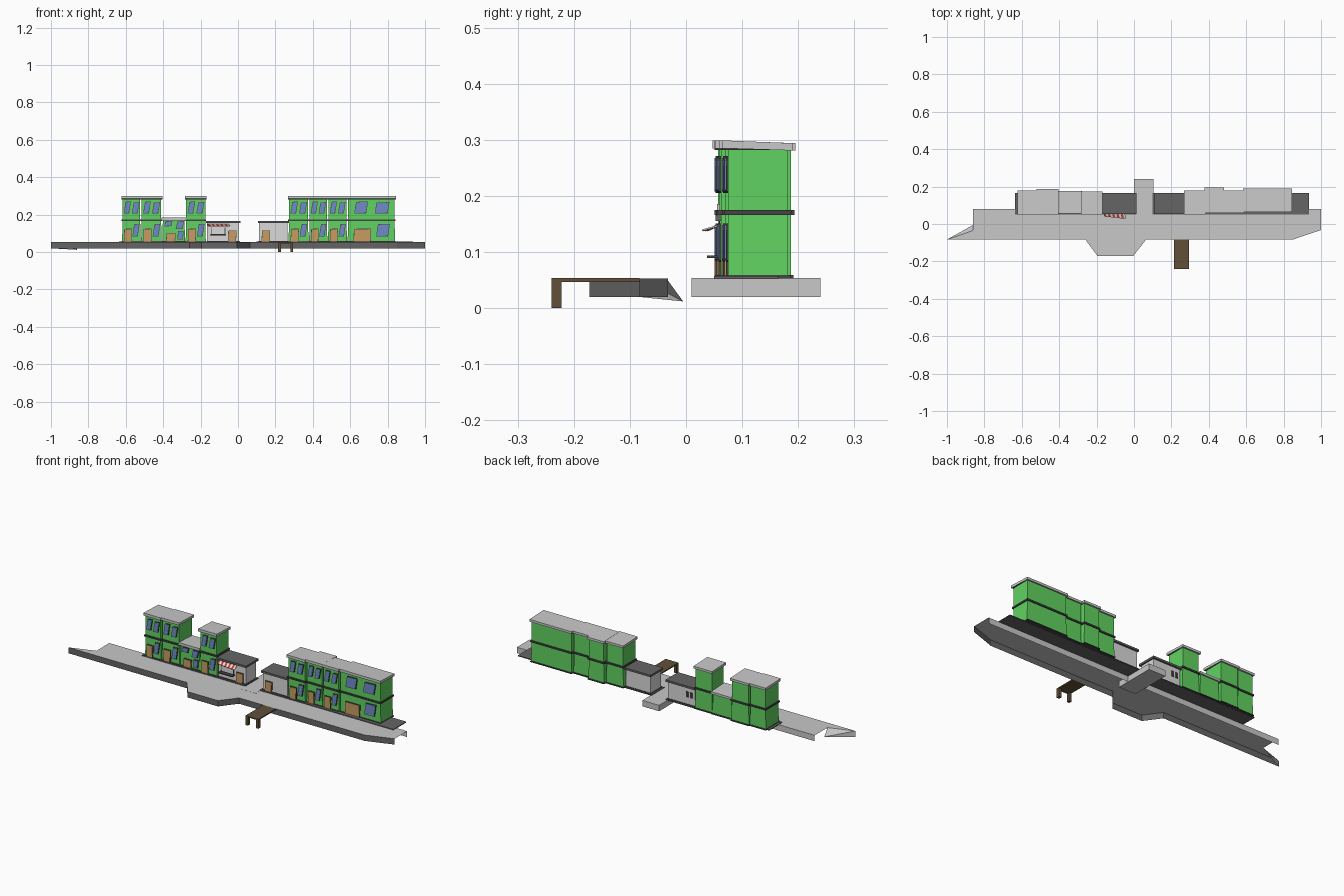
import bpy, bmesh
from mathutils import Vector

if "Cube" in bpy.data.objects:
    bpy.data.objects.remove(bpy.data.objects["Cube"])


def mat(name, r, g, b):
    m = bpy.data.materials.new(name)
    m.diffuse_color = (r, g, b, 1)
    m.use_nodes = True
    m.node_tree.nodes["Principled BSDF"].inputs["Base Color"].default_value = m.diffuse_color
    return m


GREEN = mat("green wall", 0.12, 0.65, 0.12)
LIGHT = mat("light stone", 0.58, 0.58, 0.58)
PLASTER = mat("pale plaster", 0.7, 0.7, 0.7)
DARK = mat("dark stone", 0.13, 0.13, 0.13)
TRIM = mat("dark trim", 0.06, 0.06, 0.06)
DOOR = mat("tan door", 0.58, 0.33, 0.12)
GLASS = mat("blue glass", 0.16, 0.26, 0.58)
RED = mat("red cloth", 0.62, 0.06, 0.04)
WHITE = mat("white cloth", 0.85, 0.82, 0.8)
WOOD = mat("brown wood", 0.12, 0.08, 0.04)


def mesh(name, verts, faces, mats):
    me = bpy.data.meshes.new(name)
    me.from_pydata(verts, [], faces)
    for m in mats:
        me.materials.append(m)
    ob = bpy.data.objects.new(name, me)
    bpy.context.collection.objects.link(ob)
    return ob


def prism(name, pts, offset, m):
    """Closed prism: polygon pts swept along offset."""
    n = len(pts)
    a = [Vector(p) for p in pts]
    verts = a + [p + Vector(offset) for p in a]
    faces = [list(range(n)), list(range(2 * n - 1, n - 1, -1))]
    faces += [[i, i + n, (i + 1) % n + n, (i + 1) % n] for i in range(n)]
    ob = mesh(name, verts, faces, [m])
    bm = bmesh.new()
    bm.from_mesh(ob.data)
    bmesh.ops.recalc_face_normals(bm, faces=bm.faces)
    bm.to_mesh(ob.data)
    bm.free()
    return ob


def box(name, x0, x1, y0, y1, z0, z1, m):
    return prism(name, [(x0, y0, z0), (x1, y0, z0), (x1, y1, z0), (x0, y1, z0)], (0, 0, z1 - z0), m)


def plate(name, x0, x1, z0, z1, y, m, skew=0.0, t=0.004):
    """Thin slanted panel standing proud of a facade at depth y."""
    pts = [(x0 - skew, y, z0), (x1 - skew, y, z0 + skew * 0.5),
           (x1 + skew, y, z1), (x0 + skew, y, z1 - skew * 0.5)]
    return prism(name, pts, (0, -t, 0), m)


def window(name, x0, x1, z0, z1, y, skew=0.005):
    plate(name + "_frame", x0 - .003, x1 + .003, z0 - .003, z1 + .003, y, TRIM, skew, 0.004)
    plate(name + "_glass", x0, x1, z0, z1, y, GLASS, skew, 0.006)


def door(name, x0, x1, z1, y):
    plate(name + "_frame", x0 - .003, x1 + .003, 0.057, z1 + .003, y, TRIM, 0.001, 0.004)
    plate(name, x0, x1, 0.057, z1, y, DOOR, 0.001, 0.006)


# Quay: open shell with top, dark front wall, light back wall, sloped left tip
T, B = 0.053, 0.02
front = [(-1, -.083), (-.26, -.083), (-.195, -.172), (-.005, -.172), (.065, -.083), (.85, -.083), (1, -.032)]
back = [(1, .08), (-.86, .08), (-.86, -.035)]
outline = front + back
n = len(outline)
verts = [(x, y, T) for x, y in outline] + [(x, y, B) for x, y in outline] + [(-.86, -.005, .012)]
faces = [list(range(n))]
faces += [[i + n, i + n + 1, i + 1, i] for i in range(len(front) - 1)]
faces += [[7 + n, 8 + n, 8, 7], [0, 9, 2 * n], [0, 2 * n, n]]
quay = mesh("quay", verts, faces, [LIGHT, DARK])
for p in quay.data.polygons:
    if p.normal.y < -0.2:
        p.material_index = 1

# Rear step, and the dark ground plates beneath the houses
box("rear_step", 0.0, 0.105, 0.01, 0.24, B, T + .0005, LIGHT)
box("left_ground_plate", -0.635, 0.012, 0.05, 0.165, 0.052, 0.057, DARK)
box("right_ground_plate", 0.1, 0.935, 0.05, 0.165, 0.052, 0.057, DARK)

# Jetty
box("jetty_deck", 0.215, 0.295, -0.24, -0.083, 0.047, 0.0535, WOOD)
for x in (0.215, 0.28):
    box("jetty_post", x, x + .015, -0.24, -0.222, 0, 0.047, WOOD)


def house(name, x0, x1, y0, y1, floors):
    w = x1 - x0
    top = 0.285 if floors == 2 else 0.172
    # slightly flared walls: profile seen from the front
    k = 0.003
    prism(name + "_walls", [(x0, y0, .055), (x1, y0, .055), (x1 - k, y0, .165), (x1 - k, y0, top),
                            (x0 + k, y0, top), (x0 + k, y0, .165)], (0, y1 - y0, 0), GREEN)
    box(name + "_plinth", x0 - .002, x1 + .002, y0 - .005, y1 + .005, .053, .059, TRIM)
    if floors == 2:
        box(name + "_floor_band", x0 - .002, x1 + .002, y0 - .006, y1 + .006, .166, .175, TRIM)
    # roof slab falling toward the back, with a dark eave
    box(name + "_eave", x0 - .001, x1 + .001, y0 - .006, y1 + .004, top - .003, top, TRIM)
    e, b = y0 - .01, y1 + .008
    prism(name + "_roof", [(x0 - .004, e, top), (x0 - .004, b, top - .004), (x0 - .004, b, top + .009),
                           (x0 - .004, e, top + .014)], (w + .008, 0, 0), LIGHT)
    # openings, placed by share of the width
    fx = lambda f: x0 + w * f
    if floors == 2:
        window(name + "_upper_left", fx(.17), fx(.4), .208, .268, y0)
        window(name + "_upper_right", fx(.6), fx(.85), .208, .264, y0)
        door(name + "_door", fx(.14), fx(.48), .122, y0)
        window(name + "_lower_window", fx(.63), fx(.86), .085, .148, y0)
    else:
        window(name + "_upper_left", fx(.14), fx(.4), .14, .163, y0, .003)
        window(name + "_upper_right", fx(.65), fx(.9), .125, .163, y0)
        door(name + "_door", fx(.2), fx(.55), .1, y0)
        window(name + "_lower_window", fx(.7), fx(.9), .07, .11, y0, .002)


# Rows of green houses: x range, y range, floors
for i, h in enumerate([(-.62, -.52, .057, .172, 2), (-.518, -.408, .062, .178, 2), (-.405, -.283, .065, .168, 1),
                       (-.28, -.172, .06, .165, 2), (.27, .377, .062, .172, 2), (.38, .478, .07, .187, 2),
                       (.481, .583, .07, .17, 2), (.586, .84, .075, .182, 2)]):
    house("house_%d" % (i + 1), *h)


# Two low plaster shops with dark roofs
def shop(name, x0, x1):
    box(name + "_walls", x0, x1, .062, .155, .055, .155, PLASTER)
    box(name + "_plinth", x0 - .002, x1 + .002, .059, .158, .053, .06, TRIM)
    box(name + "_roof", x0 - .006, x1 + .008, .053, .165, .155, .166, DARK)


shop("left_shop", -.165, .005)
shop("right_shop", .112, .265)
door("left_shop_door", -.05, -.012, .112, .062)
door("right_shop_door", .13, .168, .112, .062)
plate("shop_opening", -.145, -.068, .093, .132, .062, TRIM)
plate("shop_opening_inside", -.141, -.072, .097, .13, .062, PLASTER, 0, .005)
box("shop_counter", -.15, -.063, .037, .062, .089, .094, TRIM)
for x in (-.15, -.125):
    box("rear_shop_window", x, x + .015, .155, .159, .1, .13, TRIM)

# Striped awning, slightly askew
N = 10
x0, s = -.165, .0115
for i in range(N):
    a, b = x0 + i * s, x0 + (i + 1) * s
    d = .0012 * i
    prism("awning_stripe", [(a, .062, .147), (b, .062, .147), (b + .008, .039 - d, .137), (a + .008, .039 - d, .137)],
          (0, 0, .003), RED if i % 2 == 0 else WHITE)
